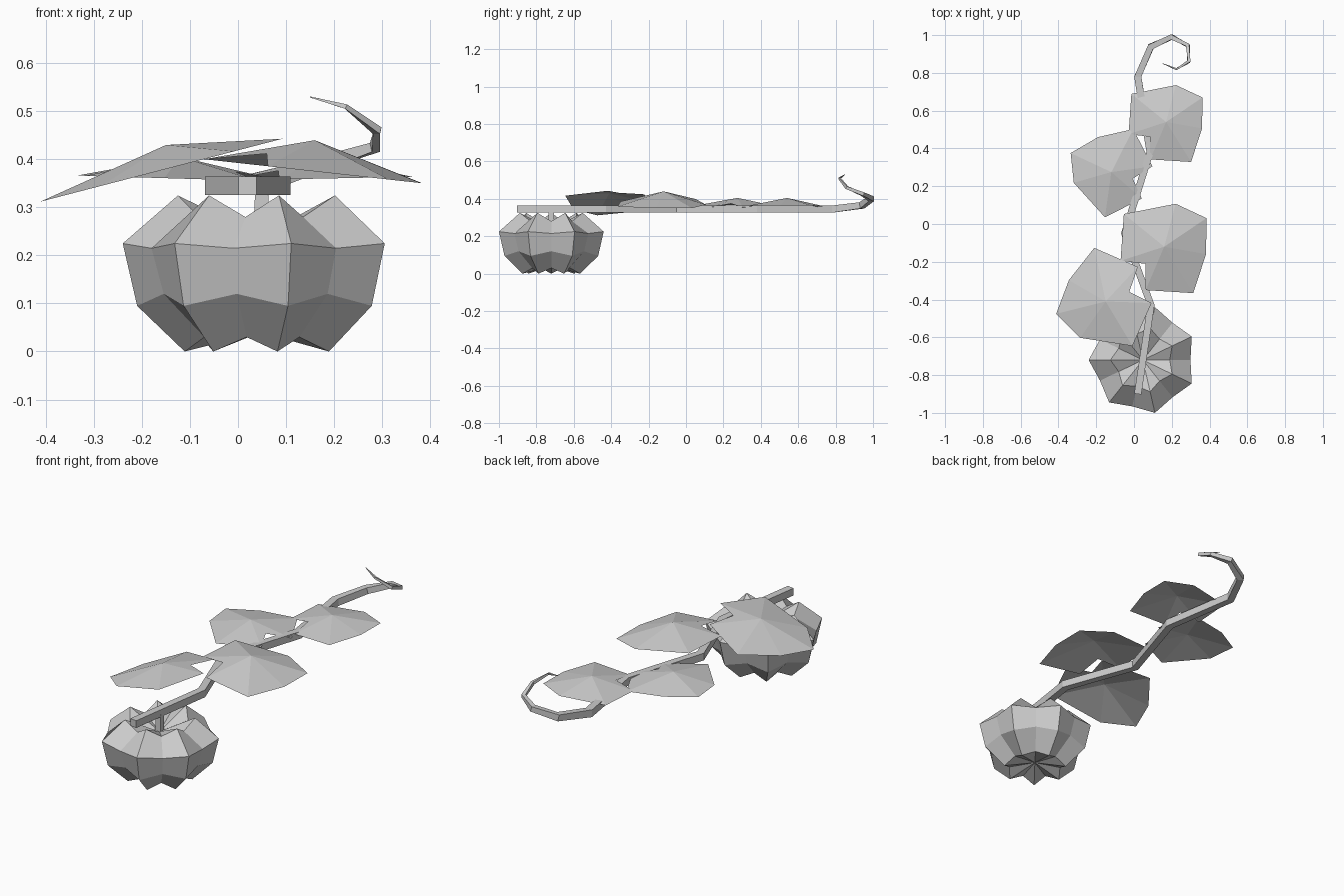
import bpy, bmesh
from math import sin, cos, pi, radians
from mathutils import Vector

cube = bpy.data.objects.get("Cube")
if cube:
    bpy.data.objects.remove(cube)

grey = bpy.data.materials.new("plain_grey")
grey.use_nodes = True
grey.diffuse_color = (0.6, 0.6, 0.6, 1)
grey.node_tree.nodes["Principled BSDF"].inputs["Base Color"].default_value = grey.diffuse_color


def make_object(name, bm, location=(0, 0, 0), recalc=True):
    if recalc:
        bmesh.ops.recalc_face_normals(bm, faces=bm.faces)
    mesh = bpy.data.meshes.new(name)
    bm.to_mesh(mesh)
    bm.free()
    mesh.materials.append(grey)
    obj = bpy.data.objects.new(name, mesh)
    obj.location = location
    bpy.context.collection.objects.link(obj)
    return obj


def bridge(bm, low, high):
    n = len(low)
    for i in range(n):
        j = (i + 1) % n
        bm.faces.new((low[i], low[j], high[j], high[i]))


def fan(bm, ring, point):
    tip = bm.verts.new(point)
    for i, v in enumerate(ring):
        bm.faces.new((v, ring[(i + 1) % len(ring)], tip))


# Pumpkin: seven lobes, alternating ridge and valley profiles (radius, height)
ridge = [(0.158, 0), (0.257, 0.095), (0.287, 0.225), (0.172, 0.325)]
valley = [(0.13, 0.03), (0.224, 0.12), (0.252, 0.215), (0.142, 0.28)]
LOBES = 7
bm = bmesh.new()
rings = []
for pair in zip(ridge, valley):
    ring = []
    for i in range(2 * LOBES):
        r, z = pair[i % 2]
        a = pi + i * pi / LOBES
        ring.append(bm.verts.new((r * cos(a), r * sin(a), z)))
    rings.append(ring)
for low, high in zip(rings, rings[1:]):
    bridge(bm, low, high)
fan(bm, rings[0], (0, 0, 0.04))
fan(bm, rings[-1], (0, 0, 0.24))
make_object("pumpkin", bm, (0.047, -0.72, 0))


# Square tubes swept along a path, each side kept level
def tube(name, points, widths, up=Vector((0, 0, 1))):
    pts = [Vector(p) for p in points]
    bm = bmesh.new()
    rings = []
    for i, p in enumerate(pts):
        along = (pts[min(i + 1, len(pts) - 1)] - pts[max(i - 1, 0)]).normalized()
        side = along.cross(up).normalized()
        top = side.cross(along)
        w = widths[i]
        rings.append([bm.verts.new(p + side * w * s + top * w * t)
                      for s, t in ((-1, -1), (1, -1), (1, 1), (-1, 1))])
    for low, high in zip(rings, rings[1:]):
        bridge(bm, low, high)
    bm.faces.new(rings[0])
    bm.faces.new(rings[-1])
    return make_object(name, bm)


vine = [(0.02, -0.9, 0.345), (0.09, -0.43, 0.345), (-0.05, -0.05, 0.345),
        (0.085, 0.38, 0.345), (0.02, 0.78, 0.345), (0.09, 0.94, 0.365),
        (0.2, 0.99, 0.4), (0.285, 0.945, 0.425), (0.29, 0.86, 0.46),
        (0.225, 0.82, 0.51), (0.15, 0.85, 0.53)]
tube("vine", vine, [0.019] * 5 + [0.017, 0.014, 0.01, 0.008, 0.005, 0.001])
tube("pumpkin_stem", [(0.047, -0.72, 0.23), (0.05, -0.72, 0.34)], [0.016, 0.014], Vector((0, 1, 0)))


# Leaves: one notched outline (angle, radius), domed, then turned, scaled and tilted
outline = [(-7, 0.27), (34, 0.235), (100, 0.275), (157, 0.243),
           (181, 0.135), (206, 0.25), (261, 0.29), (309, 0.225)]
NOTCH = 4


def leaf(name, centre, turn, scale, dome, slope):
    bm = bmesh.new()
    ring = []
    for i, (a, r) in enumerate(outline):
        a = radians(a + turn)
        x, y = r * scale * cos(a), r * scale * sin(a)
        drop = dome * (0.6 if i == NOTCH else 1)
        ring.append(bm.verts.new((x, y, slope * x - drop)))
    fan(bm, ring, (0, 0, 0))
    make_object(name, bm, centre, recalc=False)


leaf("front_right_leaf", (-0.15, -0.41, 0.43), 201, 1.0, 0.05, 0.26)
leaf("front_left_leaf", (0.16, -0.12, 0.44), 41, 1.0, 0.065, -0.11)
leaf("back_right_leaf", (-0.12, 0.275, 0.405), 162, 0.88, 0.045, -0.03)
leaf("back_left_leaf", (0.17, 0.54, 0.405), 41, 0.86, 0.045, 0.02)
